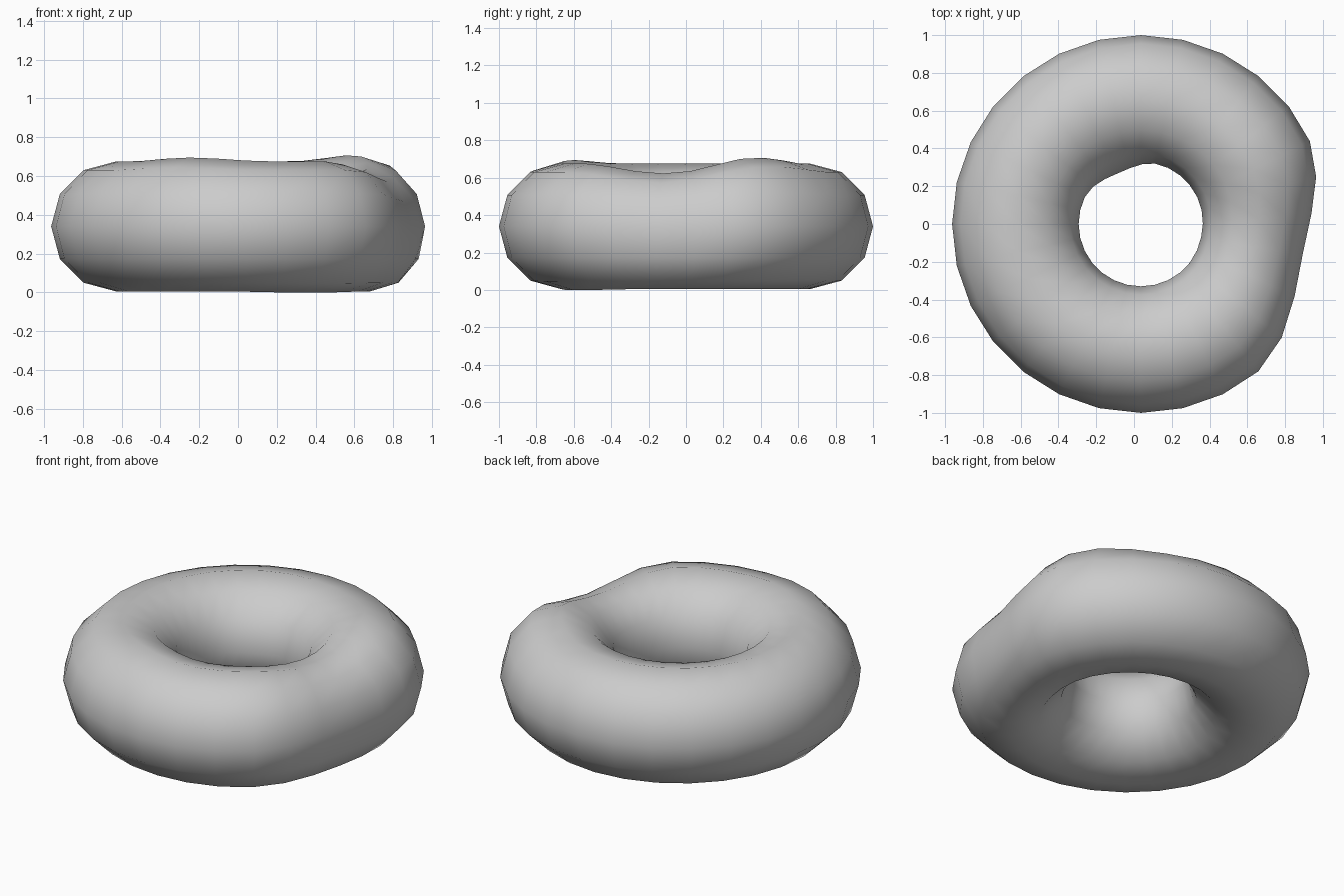
import bpy
from mathutils import Vector

if "Cube" in bpy.data.objects:
    bpy.data.objects.remove(bpy.data.objects["Cube"])

# Ring body: low-resolution smooth torus
bpy.ops.mesh.primitive_torus_add(major_segments=28, minor_segments=12,
                                 major_radius=0.665, minor_radius=0.335,
                                 location=(0, 0, 0))
ring = bpy.context.object
ring.name = "ring_body"
for v in ring.data.vertices:
    v.co += Vector((0.037, 0, 0.34))


def push(centre, offset, radius):
    """Soft sculpting push with a smooth falloff."""
    c, o = Vector(centre), Vector(offset)
    for v in ring.data.vertices:
        u = 1 - (v.co - c).length / radius
        if u > 0:
            v.co += o * (u * u * (3 - 2 * u))


# Flattened right side, dipping on top
push((1.02, -0.20, 0.40), (-0.12, 0.07, 0), 0.75)
push((0.75, -0.15, 0.67), (0, 0, -0.06), 0.50)
# Gentle bulges on the top
push((0.64, 0.42, 0.68), (0, 0, 0.035), 0.42)
push((-0.25, -0.62, 0.68), (0, 0, 0.02), 0.42)
# Slight pinch of the hole and sag of the underside
push((-0.10, 0.32, 0.34), (0.02, -0.03, 0), 0.25)
push((0.35, -0.55, 0.0), (0, 0, -0.007), 0.45)

bpy.ops.object.shade_smooth()
